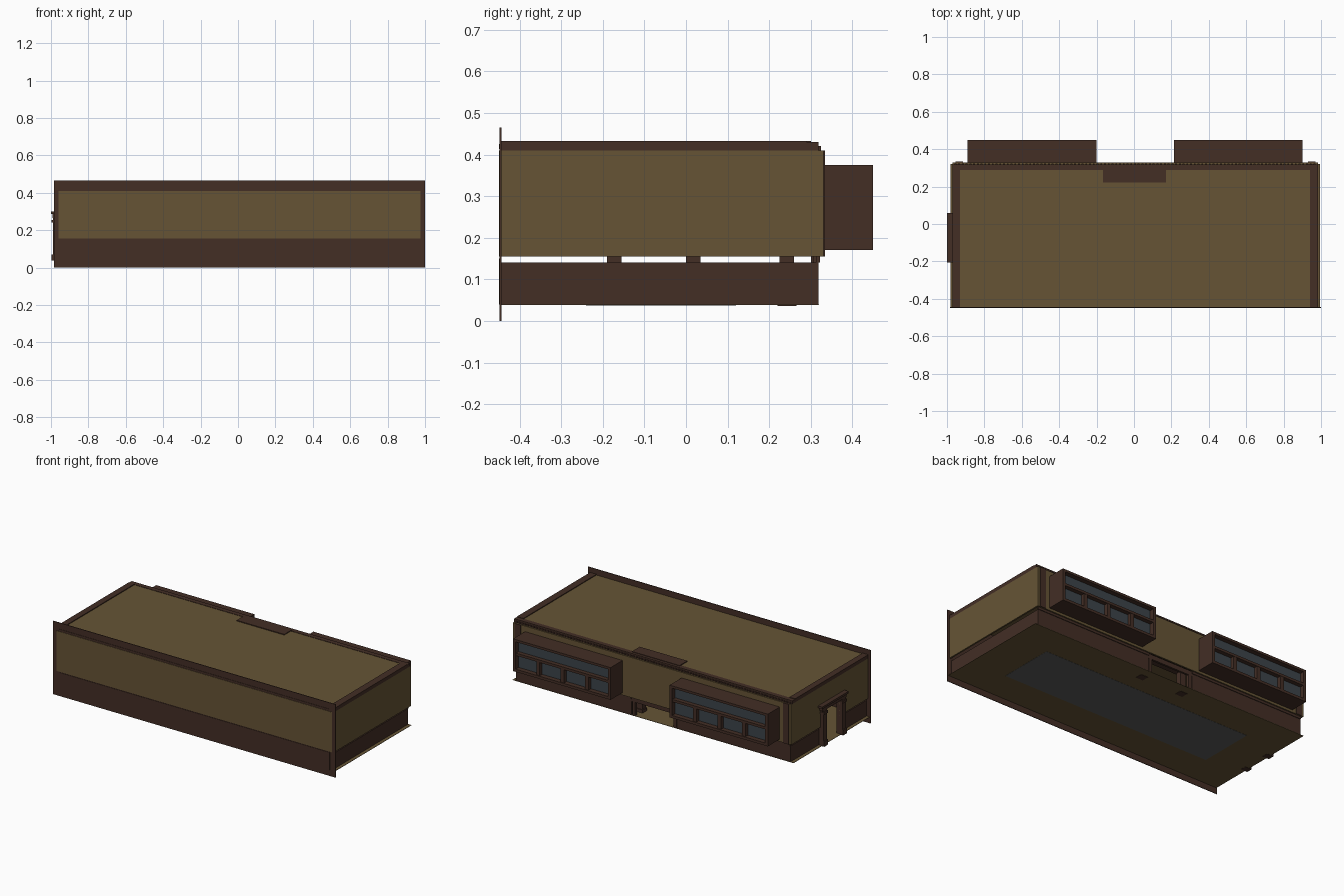
import bpy

if "Cube" in bpy.data.objects:
    bpy.data.objects.remove(bpy.data.objects["Cube"])


def material(name, rgb):
    linear = [((c / 255 + 0.055) / 1.055) ** 2.4 for c in rgb] + [1]
    m = bpy.data.materials.new(name)
    m.use_nodes = True
    m.diffuse_color = linear
    bsdf = m.node_tree.nodes["Principled BSDF"]
    bsdf.inputs["Base Color"].default_value = linear
    bsdf.inputs["Roughness"].default_value = 0.9
    return m


tan = material("tan plaster", (102, 84, 53))
brown = material("dark wood", (67, 46, 37))
glass = material("slate glass", (60, 68, 74))
rug_gray = material("rug gray", (92, 92, 90))


def box(name, x, y, z, mat):
    """Box spanning the given (low, high) ranges."""
    bpy.ops.mesh.primitive_cube_add(size=1)
    ob = bpy.context.object
    ob.name = name
    ob.location = [(a + b) / 2 for a, b in (x, y, z)]
    ob.scale = [b - a for a, b in (x, y, z)]
    ob.data.materials.append(mat)
    return ob


# Room shell limits
L, R = -0.97, 0.985
FRONT, BACK = -0.444, 0.33
FLOOR, RAIL, WALL, TOP = 0.04, 0.14, 0.155, 0.41
T = 0.01

# Front plate with plaster panel and wainscot panel
box("front_frame", (-0.985, 1.0), (-0.448, FRONT), (0, 0.465), brown)
box("front_plaster", (-0.96, 0.975), (-0.45, -0.446), (WALL, TOP), tan)
box("front_wainscot", (-0.945, 0.96), (-0.45, -0.446), (FLOOR, 0.15), brown)
box("front_top_trim", (-0.94, 0.95), (-0.45, -0.446), (0.413, 0.425), brown)

# Floor, rug and ceiling
box("floor", (-0.98, 0.995), (FRONT, 0.32), (0.038, FLOOR), tan)
box("rug", (-0.73, 0.745), (-0.24, 0.12), (0.037, 0.042), rug_gray)
box("ceiling", (L + 0.02, R - 0.02), (FRONT, 0.31), (0.42, 0.428), tan)

# End walls: the right-hand one (low x) has a doorway
DOOR = (-0.155, 0.0)
box("left_wall", (R - T, R), (FRONT, BACK), (WALL, TOP), tan)
box("left_wainscot", (R - 0.022, R - 0.012), (FRONT, 0.315), (FLOOR, RAIL), brown)
for tag, a, b in (("front", FRONT, DOOR[0]), ("back", DOOR[1], BACK)):
    box("right_wall_" + tag, (L, L + T), (a, b), (WALL, TOP), tan)
    box("right_wainscot_" + tag, (L + 0.012, L + 0.022),
        (a, min(b, 0.315)), (FLOOR, RAIL), brown)
box("right_wall_over_door", (L, L + T), DOOR, (0.27, TOP), tan)

# Door surround: pilasters, plinths, capitals and stepped head
for tag, a, b in (("front", -0.19, -0.155), ("back", 0.0, 0.035)):
    box("door_pilaster_" + tag, (-0.99, -0.95), (a, b), (0.037, 0.27), brown)
    box("door_plinth_" + tag, (-0.996, -0.95), (a - 0.004, b), (0.037, 0.07), brown)
    box("door_capital_" + tag, (-0.996, -0.95), (a - 0.004, b + 0.004), (0.24, 0.255), brown)
box("door_head", (-0.992, -0.95), (-0.195, 0.045), (0.265, 0.287), brown)
box("door_cornice", (-1.0, -0.95), (-0.205, 0.06), (0.287, 0.3), brown)

# Back wall and wainscot with the hearth opening
box("back_wall", (L + T, R - T), (BACK - T, BACK), (WALL, TOP), tan)
for tag, a, b in (("right", L + 0.012, -0.16), ("left", 0.16, R - 0.012)):
    box("back_wainscot_" + tag, (a, b), (0.308, 0.318), (FLOOR, RAIL), brown)
    box("back_chair_rail_" + tag, (a, b), (0.312, 0.322), (RAIL, WALL), brown)
for tag, x in (("right", L + 0.015), ("left", R - 0.055)):
    box("back_corner_post_" + tag, (x, x + 0.04), (0.31, 0.334), (WALL, TOP), brown)

# Cornice around three sides, with a dentil row at the back
box("cornice_left", (0.94, R), (FRONT, 0.29), (TOP, 0.433), brown)
box("cornice_right", (L, -0.93), (FRONT, 0.29), (TOP, 0.433), brown)
box("cornice_back", (L, R), (0.288, 0.318), (TOP, 0.43), brown)
box("wall_cap_back", (L, R), (0.318, BACK), (TOP - 0.004, TOP), tan)
dentil = box("cornice_dentils", (L + 0.01, L + 0.02), (0.316, 0.324), (TOP, 0.42), brown)
row = dentil.modifiers.new("row", "ARRAY")
row.count = 97
row.relative_offset_displace = (2, 0, 0)

# Fireplace: jambs, shelf, overmantel and top plate
for tag, x in (("right", -0.165), ("left", 0.125)):
    box("hearth_jamb_" + tag, (x, x + 0.04), (0.225, 0.26), (0.037, 0.18), brown)
    box("hearth_foot_" + tag, (x - 0.005, x + 0.045), (0.22, 0.265), (0.036, 0.06), brown)
    box("hearth_back_post_" + tag, (x + 0.01, x + 0.03), (0.3, 0.318), (FLOOR, WALL), brown)
box("mantel_shelf", (-0.17, 0.175), (0.215, 0.31), (0.17, 0.19), brown)
box("hearth_rail", (-0.165, 0.165), (0.305, 0.318), (0.125, WALL), brown)
box("overmantel", (-0.15, 0.155), (0.24, 0.31), (0.19, 0.42), brown)
box("overmantel_top", (-0.165, 0.17), (0.222, 0.3), (0.42, 0.433), brown)

# Two box bay windows at the back
BAY_Z = (0.17, 0.375)
OUT = 0.45
for tag, a, b in (("right", -0.89, -0.2), ("left", 0.215, 0.9)):
    name = "bay_" + tag
    box(name + "_sill", (a, b), (BACK, OUT), (BAY_Z[0], 0.187), brown)
    box(name + "_roof", (a, b), (BACK, OUT), (0.36, BAY_Z[1]), brown)
    for side, x in (("low", a), ("high", b - 0.018)):
        box(name + "_end_" + side, (x, x + 0.018), (BACK, OUT), BAY_Z, brown)
    box(name + "_glass", (a + 0.01, b - 0.01), (0.415, 0.42), (0.18, 0.365), glass)
    box(name + "_transom", (a, b), (0.41, 0.447), (0.272, 0.288), brown)
    for i in range(1, 4):
        x = a + (b - a) * i / 4
        box(f"{name}_mullion_{i}", (x - 0.012, x + 0.012), (0.41, 0.445), (0.18, 0.275), brown)
